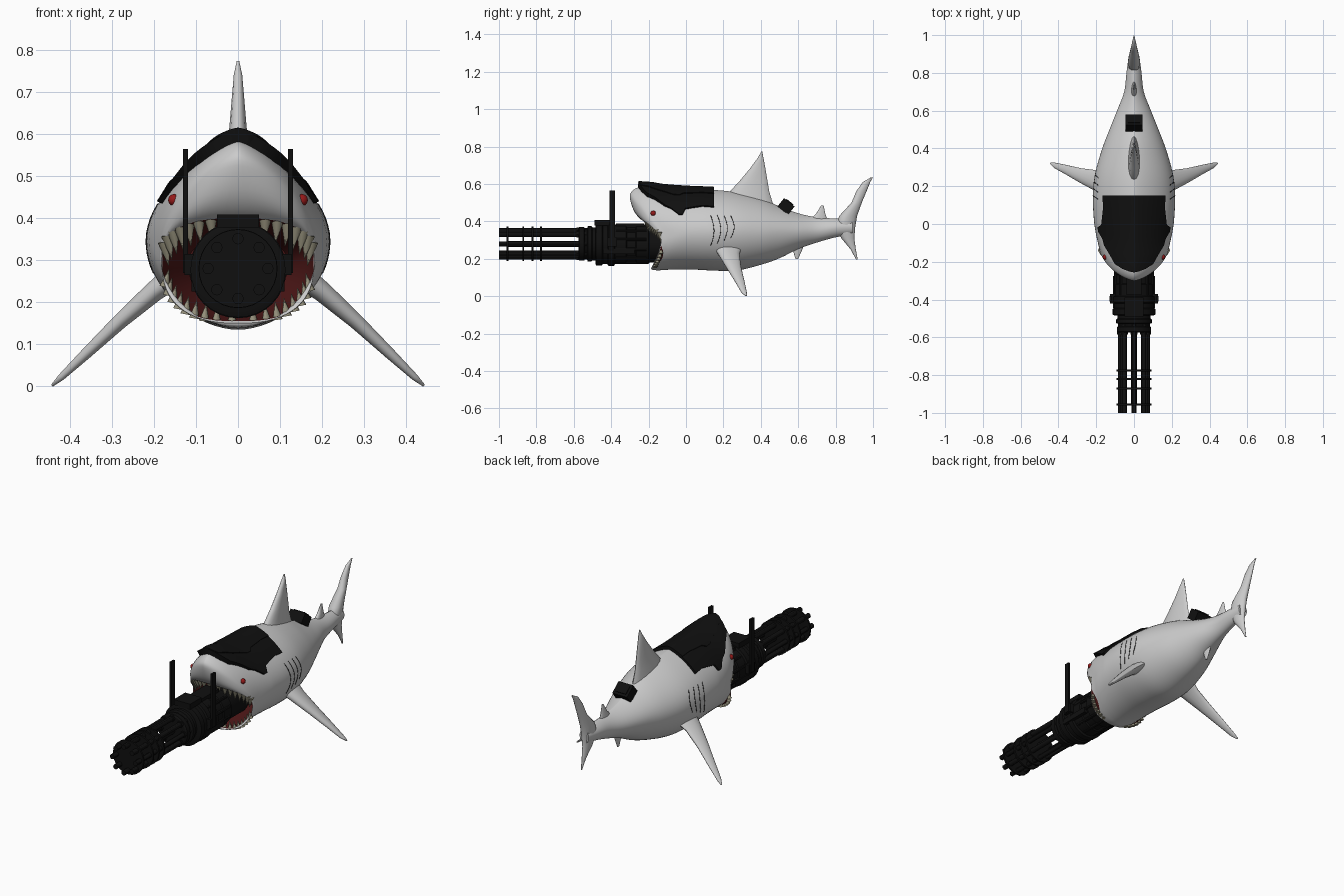
import bpy, bmesh, math
from mathutils import Vector, Matrix

if "Cube" in bpy.data.objects:
    bpy.data.objects.remove(bpy.data.objects["Cube"])

def material(name, r, g, b):
    m = bpy.data.materials.new(name)
    m.diffuse_color = (r, g, b, 1)
    m.use_nodes = True
    m.node_tree.nodes["Principled BSDF"].inputs["Base Color"].default_value = m.diffuse_color
    return m

BLACK = material("black_metal", .005, .005, .005)
RED = material("mouth_red", .07, .008, .008)
EYE = material("eye_red", .3, .01, .01)
TOOTH = material("tooth_cream", .3, .28, .2)

def make(name, verts, faces, mat=None, angle=40, fix=True):
    me = bpy.data.meshes.new(name)
    me.from_pydata([tuple(v) for v in verts], [], faces)
    if fix:  # outward normals
        bm = bmesh.new()
        bm.from_mesh(me)
        bmesh.ops.recalc_face_normals(bm, faces=bm.faces)
        bm.to_mesh(me)
        bm.free()
    me.polygons.foreach_set("use_smooth", [True] * len(me.polygons))
    me.set_sharp_from_angle(angle=math.radians(angle))
    if mat:
        me.materials.append(mat)
    ob = bpy.data.objects.new(name, me)
    bpy.context.collection.objects.link(ob)
    return ob

def loft(name, rings, mat=None, caps=(True, True), angle=40, fix=True):
    n = len(rings[0])
    faces = []
    for i in range(len(rings) - 1):
        for j in range(n):
            k = (j + 1) % n
            faces.append((i*n + j, i*n + k, (i+1)*n + k, (i+1)*n + j))
    if caps[0]:
        faces.append(tuple(reversed(range(n))))
    if caps[1]:
        faces.append(tuple(range((len(rings)-1)*n, len(rings)*n)))
    return make(name, [p for r in rings for p in r], faces, mat, angle, fix)

def rod(name, profile, x=0, z=0, mat=BLACK, sides=32):
    """Turned part along y, profile = (y, radius) pairs."""
    rings = [[(x + r*math.cos(2*math.pi*j/sides), y, z + r*math.sin(2*math.pi*j/sides))
              for j in range(sides)] for y, r in profile]
    return loft(name, rings, mat, angle=30)

def box(name, centre, size, mat=BLACK, tilt=0):
    rot = Matrix.Rotation(tilt, 3, 'X')
    s, c = Vector(size) / 2, Vector(centre)
    v = [c + rot @ Vector((s.x*i, s.y*j, s.z*k)) for i in (-1, 1) for j in (-1, 1) for k in (-1, 1)]
    f = [(0, 1, 3, 2), (4, 6, 7, 5), (0, 4, 5, 1), (2, 3, 7, 6), (0, 2, 6, 4), (1, 5, 7, 3)]
    return make(name, v, f, mat, 20)

# Body stations: top y, top z, half width, side y, side z, bottom y, bottom z, roundness
ST = [(-.03, .36, .12, .0, .29, .0, .21, .9), (-.15, .385, .165, -.09, .3, -.12, .17, .8),
      (-.225, .40, .18, -.13, .30, -.18, .155, .75), (-.275, .45, .182, -.13, .31, -.185, .147, .85),
      (-.30, .525, .185, -.125, .315, -.18, .142, 1), (-.29, .56, .188, -.11, .32, -.17, .14, 1.05),
      (-.25, .583, .193, -.09, .33, -.15, .138, 1.1), (-.17, .587, .2, -.06, .335, -.12, .14, 1.12),
      (-.08, .58, .207, -.02, .34, -.06, .143, 1.12)]
for y, tz, w, sz, bz in [(.03, .573, .213, .345, .143), (.15, .568, .218, .345, .137),
                         (.27, .555, .205, .345, .137), (.4, .522, .168, .34, .168),
                         (.5, .48, .13, .345, .203), (.6, .443, .09, .345, .252),
                         (.7, .422, .052, .35, .287), (.8, .415, .04, .365, .315),
                         (.89, .41, .028, .37, .33)]:
    ST.append((y, tz, w, y, sz, y, bz, 1.1))

def surf(v, a, lift=0):
    """Point on the body: v = station number, a = angle round it (90 degrees = top)."""
    i = min(int(v), len(ST) - 2)
    t = v - i
    p0, p1, p2, p3 = (ST[max(0, min(len(ST) - 1, i + d))] for d in (-1, 0, 1, 2))
    q = [b + .5*t*(c - a0 + t*(2*a0 - 5*b + 4*c - d + t*(3*(b - c) + d - a0)))
         for a0, b, c, d in zip(p0, p1, p2, p3)]
    ty, tz, w, sy, sz, by, bz, e = q
    c, s = math.cos(math.radians(a)), math.sin(math.radians(a))
    ey, ez = (ty, tz) if s > 0 else (by, bz)
    ex = e + .42*max(0, min(1, (e - .8)/.3)) if s > 0 else e   # narrower back
    k = abs(s)
    return Vector((math.copysign(w*abs(c)**ex, c) + lift*c,
                   sy + (ey - sy)*k**1.3,
                   sz + (ez - sz)*k**min(e, 1.03) + lift*s))

def rings(v0, v1, step=.25):
    return [[surf(v0 + i*step, j*360/64) for j in range(64)]
            for i in range(int(round((v1 - v0)/step)) + 1)]

loft("shark_body", rings(2, len(ST) - 1), None, (False, True))
loft("mouth_lining", rings(0, 2), RED, (True, False), fix=False)

# Fins: sections of (leading edge, trailing edge, half thickness)
def fin(name, sections, normal=(1, 0, 0)):
    n, out = Vector(normal).normalized(), []
    for lead, trail, h in sections:
        lead, trail = Vector(lead), Vector(trail)
        out.append([lead.lerp(trail, (1 - math.cos(t))/2) + n*h*math.sin(t)*(1 + .25*math.cos(t))
                    for t in (2*math.pi*j/16 for j in range(16))])
    loft(name, out, angle=60)

def upright(name, rows):
    fin(name, [((0, y0, z), (0, y1, z), h) for z, y0, y1, h in rows])

upright("dorsal_fin", [(.46, .19, .475, .04), (.56, .235, .445, .026), (.62, .29, .435, .02),
                       (.68, .34, .425, .015), (.74, .384, .414, .01), (.773, .402, .408, .003)])
upright("second_dorsal_fin", [(.40, .65, .76, .015), (.44, .695, .745, .01), (.485, .722, .736, .003)])
upright("anal_fin", [(.30, .54, .64, .014), (.25, .57, .622, .01), (.2, .585, .6, .003)])
upright("tail_fin", [(.195, .91, .918, .003), (.25, .88, .908, .01), (.31, .83, .90, .02),
                     (.37, .80, .905, .03), (.43, .82, .915, .032), (.50, .885, .94, .022),
                     (.56, .91, .965, .016), (.61, .945, .985, .009), (.635, .988, 1.0, .003)])

for side, s in (("left", -1), ("right", 1)):
    # Pectoral fins
    fin(side + "_pectoral_fin",
        [((s*x, y0, z), (s*x, y1, z), h) for x, z, y0, y1, h in
         [(.14, .27, .14, .30, .03), (.2, .225, .172, .285, .024), (.28, .155, .215, .295, .018),
          (.36, .079, .262, .313, .013), (.42, .022, .295, .325, .008), (.442, .002, .316, .326, .003)]],
        (s*.67, 0, .74))
    # Eyes
    bpy.ops.mesh.primitive_uv_sphere_add(segments=20, ring_count=12, radius=.014,
                                         location=(s*.152, -.175, .443))
    eye = bpy.context.object
    eye.name = side + "_eye"
    eye.data.materials.append(EYE)
    bpy.ops.object.shade_smooth()
    # Gill slits
    for k in range(4):
        cu = bpy.data.curves.new(side + "_gill_slit", 'CURVE')
        cu.dimensions, cu.bevel_depth, cu.bevel_resolution = '3D', .0016, 1
        sp = cu.splines.new('POLY')
        sp.points.add(10)
        for j, p in enumerate(sp.points):
            a = 24 - j*(4.6 - .4*k)
            q = surf(9.85 + k*.3 + .15*math.sin(j*math.pi/10), a if s > 0 else 180 - a)
            p.co = (*q, 1)
        cu.materials.append(BLACK)
        bpy.context.collection.objects.link(bpy.data.objects.new(side + "_gill_slit", cu))

# Teeth along both jaws
def tooth(name, base, direction, r, length):
    d = Vector(direction).normalized()
    u = d.orthogonal().normalized()
    w = d.cross(u)
    ring = [base - d*.01 + r*(u*math.cos(t) + w*math.sin(t))
            for t in (2*math.pi*j/8 for j in range(8))]
    tip = [base + d*length + (p - base)*.04 for p in ring]
    loft(name, [ring, tip], TOOTH, angle=50)

for a in range(15, 166, 10):
    p = surf(1.75, a)
    tooth("upper_tooth", p, (-.3*p.x, .02, -.3), .016, .048)
for a in range(196, 346, 9):
    p = surf(1.7, a)
    tooth("lower_tooth", p, (-.45*p.x, 0, .3), .012, .034)

# Head armour: raised shell hugging the body with a jagged edge
EDGE = [(5.9, 25), (6, 36), (6.5, 44), (7, 54), (7.5, 58), (8, 66), (8.35, 66),
        (8.6, 58), (9, 56), (9.5, 53), (10, 54)]
def armour(name, scale, inner, outer):
    out = []
    for v, lim in EDGE:
        lim *= scale
        crest = .016*max(0, 7.5 - v)/1.6
        arc = [90 + lim*(1 - 2*j/24) for j in range(25)]
        out.append([surf(v, a, outer + crest) for a in arc] +
                   [surf(v, a, inner) for a in reversed(arc)])
    loft(name, out, BLACK, angle=35)
armour("head_armour", 1, -.008, .012)
armour("head_armour_upper_plate", .55, 0, .017)

# Rear back pack
box("back_pack", (0, .535, .48), (.09, .072, .056), tilt=-.67)
box("back_pack_lid", (0, .542, .488), (.065, .045, .045), tilt=-.67)

# Rotary gun held in the mouth
Z = .28
for k in range(8):
    a = k*math.pi/4
    x, z = .071*math.cos(a), Z + .071*math.sin(a)
    rod("barrel", [(-1, .009), (-1, .0135), (-.5, .0135)], x, z, sides=12)
    rod("breech_bolt", [(-.585, .018), (-.55, .018)], x, z, sides=6)
for y in (-.955, -.87, -.82, -.775):
    rod("barrel_clamp", [(y - .005, .093), (y + .005, .093)], z=Z)
rod("gun_spindle", [(-.96, .016), (-.5, .016)], z=Z, sides=16)
rod("gun_collar", [(-.575, .082), (-.57, .09), (-.545, .09), (-.54, .08), (-.53, .08),
                   (-.525, .094), (-.505, .094), (-.5, .088), (-.47, .088)], z=Z)
rod("gun_housing", [(-.485, .1), (-.48, .113), (-.45, .113), (-.445, .106), (-.42, .106),
                    (-.415, .115), (-.385, .115), (-.38, .105), (-.32, .105), (-.315, .098),
                    (-.27, .098), (-.265, .104), (-.2, .104), (-.195, .096), (-.04, .096)], z=Z - .003)
for k in range(12):
    a = (k + .5)*math.pi/6
    rod("housing_rib", [(-.375, .009), (-.21, .009)], .1*math.cos(a), Z - .003 + .1*math.sin(a), sides=8)
box("top_rail", (0, -.44, .393), (.10, .10, .03))
box("top_cover", (0, -.30, .378), (.08, .15, .024))
for s in (-1, 1):
    box("handle_post", (s*.125, -.395, .417), (.012, .03, .295))
    box("handle_mount", (s*.112, -.395, .29), (.03, .05, .05))
    box("side_rail", (s*.1, -.36, .24), (.02, .17, .03))
